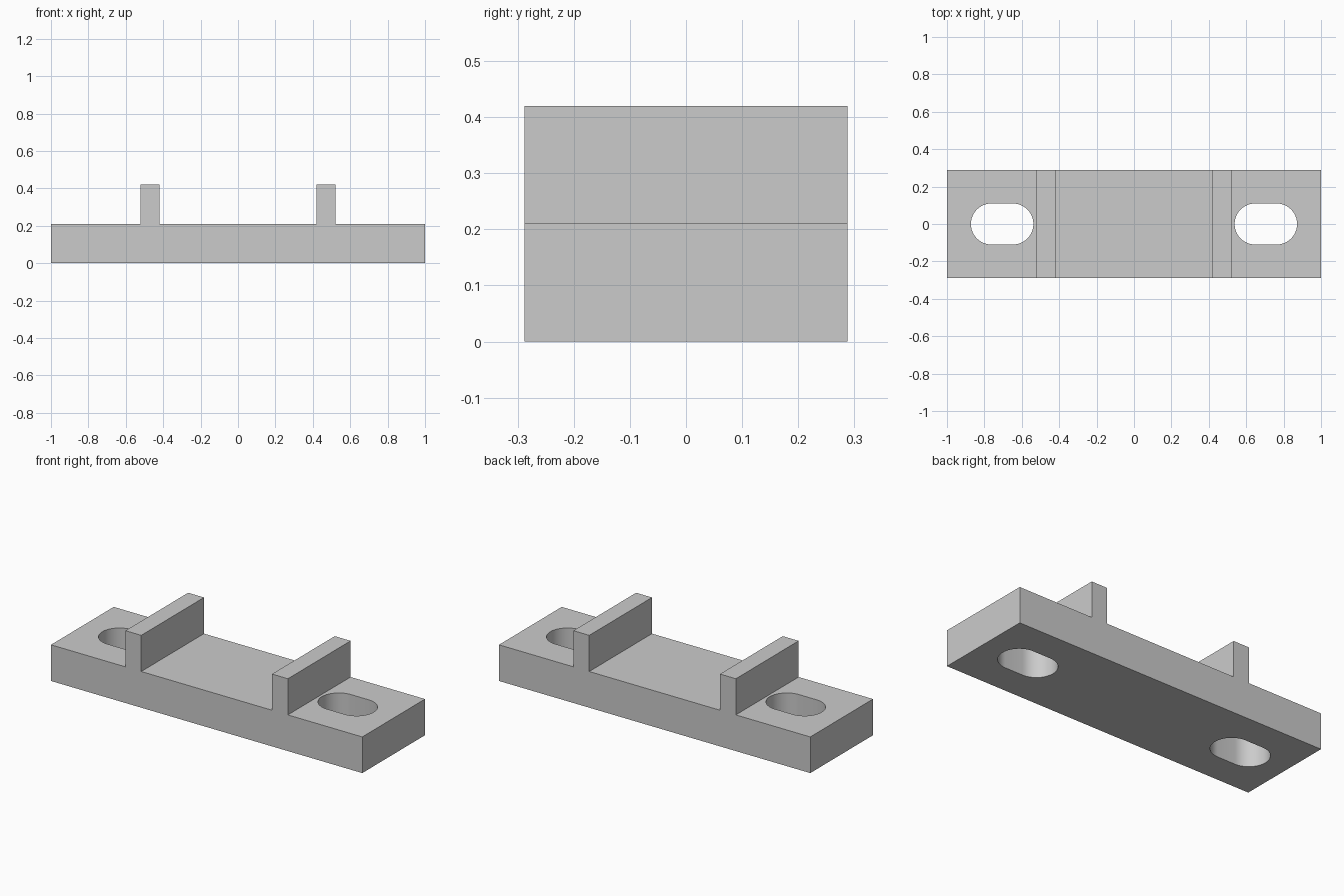
import bpy
import bmesh
from math import pi, sin, cos, radians

LENGTH, DEPTH, BASE_TOP, RIB_TOP = 1.0, 0.288, 0.21, 0.42
RIB_IN, RIB_OUT = 0.42, 0.522
SLOT_X, SLOT_HALF, SLOT_R = 0.705, 0.057, 0.11

cube = bpy.data.objects.get("Cube")
if cube:
    bpy.data.objects.remove(cube)

grey = bpy.data.materials.new("light grey")
grey.use_nodes = True
colour = (0.6, 0.6, 0.6, 1)
grey.diffuse_color = colour
grey.node_tree.nodes["Principled BSDF"].inputs["Base Color"].default_value = colour


def extrude(name, points, offset):
    """Solid made by sweeping a closed outline along an offset."""
    bm = bmesh.new()
    face = bm.faces.new([bm.verts.new(p) for p in points])
    top = bmesh.ops.extrude_face_region(bm, geom=[face])["geom"]
    bmesh.ops.translate(bm, vec=offset,
                        verts=[v for v in top if isinstance(v, bmesh.types.BMVert)])
    bmesh.ops.recalc_face_normals(bm, faces=bm.faces)
    mesh = bpy.data.meshes.new(name)
    bm.to_mesh(mesh)
    bm.free()
    obj = bpy.data.objects.new(name, mesh)
    bpy.context.collection.objects.link(obj)
    mesh.materials.append(grey)
    return obj


# Base plate with two upright ribs, as one mirrored profile
half = [(LENGTH, 0), (LENGTH, BASE_TOP), (RIB_OUT, BASE_TOP), (RIB_OUT, RIB_TOP),
        (RIB_IN, RIB_TOP), (RIB_IN, BASE_TOP)]
outline = half + [(-x, z) for x, z in reversed(half)]
bracket = extrude("mounting_bracket", [(x, -DEPTH, z) for x, z in outline],
                  (0, 2 * DEPTH, 0))

# Rounded slots through both ends
STEPS = 24
bpy.context.view_layer.objects.active = bracket
bracket.select_set(True)
for side in (-1, 1):
    ring = []
    for end in (1, -1):
        for i in range(STEPS + 1):
            a = pi * i / STEPS - pi / 2
            ring.append((side * SLOT_X + end * (SLOT_HALF + SLOT_R * cos(a)),
                         end * SLOT_R * sin(a), -0.1))
    cutter = extrude("slot_cutter", ring, (0, 0, 0.6))
    cutter.hide_render = True
    cut = bracket.modifiers.new("slot", "BOOLEAN")
    cut.operation = "DIFFERENCE"
    cut.solver = "EXACT"
    cut.object = cutter
    bpy.ops.object.modifier_apply(modifier=cut.name)
    bpy.data.objects.remove(cutter)

bpy.ops.object.shade_smooth_by_angle(angle=radians(30))
